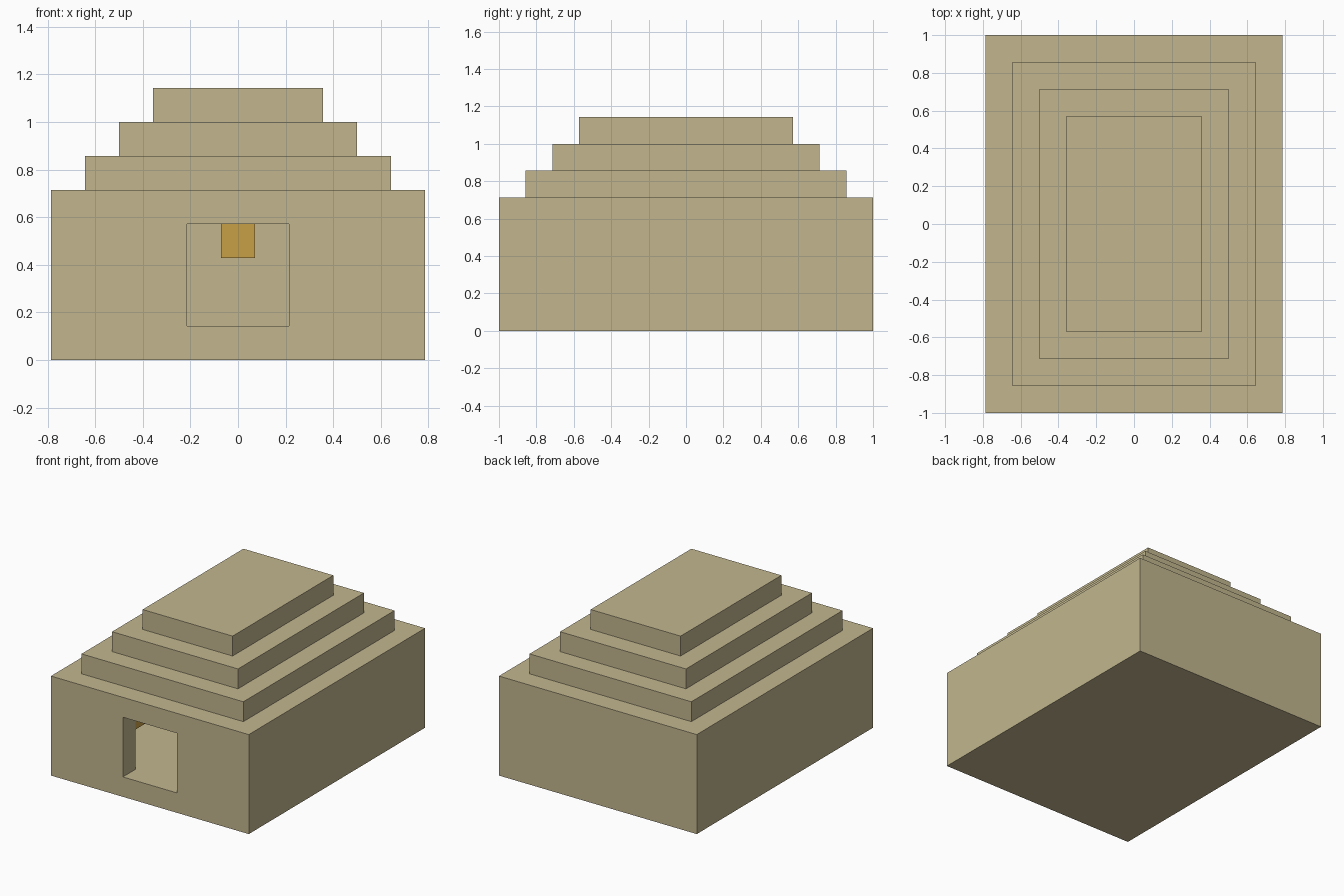
import bpy

U = 1 / 7  # one building block

if "Cube" in bpy.data.objects:
    bpy.data.objects.remove(bpy.data.objects["Cube"], do_unlink=True)


def material(name, rgb):
    mat = bpy.data.materials.new(name)
    mat.use_nodes = True
    mat.diffuse_color = (*rgb, 1)
    mat.node_tree.nodes["Principled BSDF"].inputs["Base Color"].default_value = (*rgb, 1)
    return mat


sandstone = material("sandstone", (0.54, 0.47, 0.275))
gold = material("lamp gold", (0.57, 0.35, 0.06))


def block(name, size, center, mat):
    """Box measured in blocks; center is its middle in x and y and its base in z."""
    x, y, z = center
    bpy.ops.mesh.primitive_cube_add(size=1, location=(x * U, y * U, (z + size[2] / 2) * U))
    obj = bpy.context.object
    obj.name = name
    obj.scale = [s * U for s in size]
    bpy.ops.object.transform_apply(location=True, rotation=False, scale=True)
    obj.data.materials.append(mat)
    return obj


def carve(target, cutter):
    mod = target.modifiers.new("carve", "BOOLEAN")
    mod.operation = "DIFFERENCE"
    mod.solver = "EXACT"
    mod.object = cutter
    bpy.ops.object.select_all(action="DESELECT")
    bpy.context.view_layer.objects.active = target
    target.select_set(True)
    bpy.ops.object.modifier_apply(modifier=mod.name)
    bpy.data.objects.remove(cutter, do_unlink=True)


# Hollow base with a square doorway in the front wall
base = block("base_hall", (11, 14, 5), (0, 0, 0), sandstone)
carve(base, block("room_cutter", (9, 12, 3), (0, 0, 1), sandstone))
carve(base, block("door_cutter", (3, 2, 3), (0, -7, 1), sandstone))

# Stepped roof
for i in range(3):
    block(f"roof_step_{i + 1}", (9 - 2 * i, 12 - 2 * i, 1), (0, 0, 5 + i), sandstone)

# Lamps under the ceiling: one on the back wall, one each side of the door
block("back_lamp", (1, 1, 1), (0, 5.5, 3), gold)
for side, x in (("left", 2), ("right", -2)):
    block(f"door_lamp_{side}", (1, 1, 1), (x, -5.5, 3), gold)
